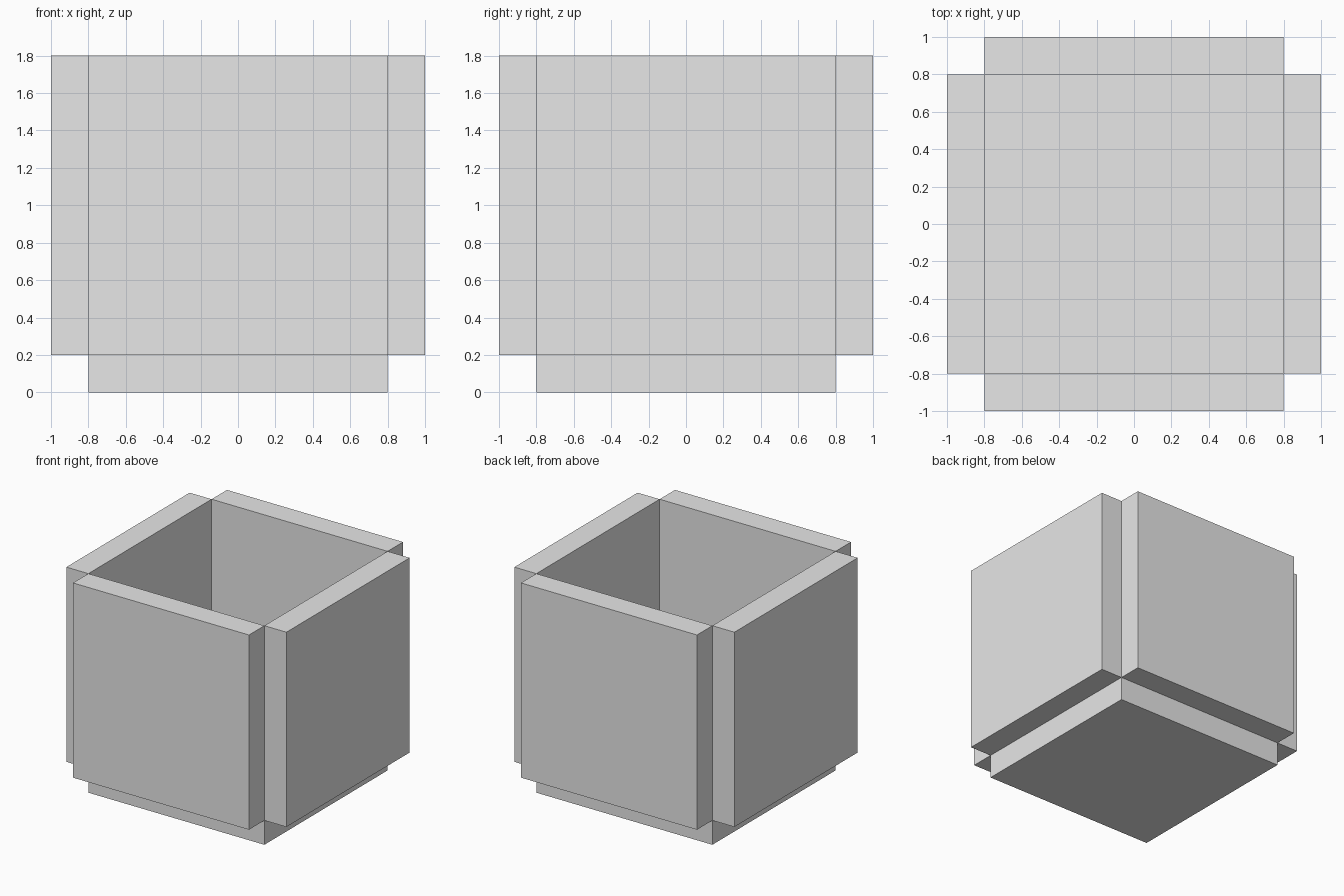
import bpy
from math import cos, sin, pi
from mathutils import Matrix, Vector

default_cube = bpy.data.objects.get("Cube")
if default_cube:
    bpy.data.objects.remove(default_cube, do_unlink=True)

INNER = 1.6    # width of the hollow and of every panel
THICK = 0.2    # panel thickness

# Single plain grey
grey = bpy.data.materials.new("light_grey")
grey.use_nodes = True
colour = (0.8, 0.8, 0.8, 1)
grey.diffuse_color = colour
grey.node_tree.nodes["Principled BSDF"].inputs["Base Color"].default_value = colour


def panel(name, centre, size):
    """Add a flat-shaded box with its size baked into the mesh."""
    bpy.ops.mesh.primitive_cube_add(size=1, location=centre)
    obj = bpy.context.object
    obj.name = obj.data.name = name
    obj.data.transform(Matrix.Diagonal((*size, 1)))
    obj.data.materials.append(grey)
    return obj


# Floor slab
panel("floor", (0, 0, THICK / 2), (INNER, INNER, THICK))

# Four walls standing outside the floor's edges, leaving notched corners
offset = (INNER + THICK) / 2
for i, side in enumerate(("left", "back", "right", "front")):
    direction = Vector((round(cos(i * pi / 2)), round(sin(i * pi / 2)), 0))
    centre = direction * offset + Vector((0, 0, THICK + INNER / 2))
    size = (THICK, INNER, INNER) if direction.x else (INNER, THICK, INNER)
    panel(side + "_wall", centre, size)
